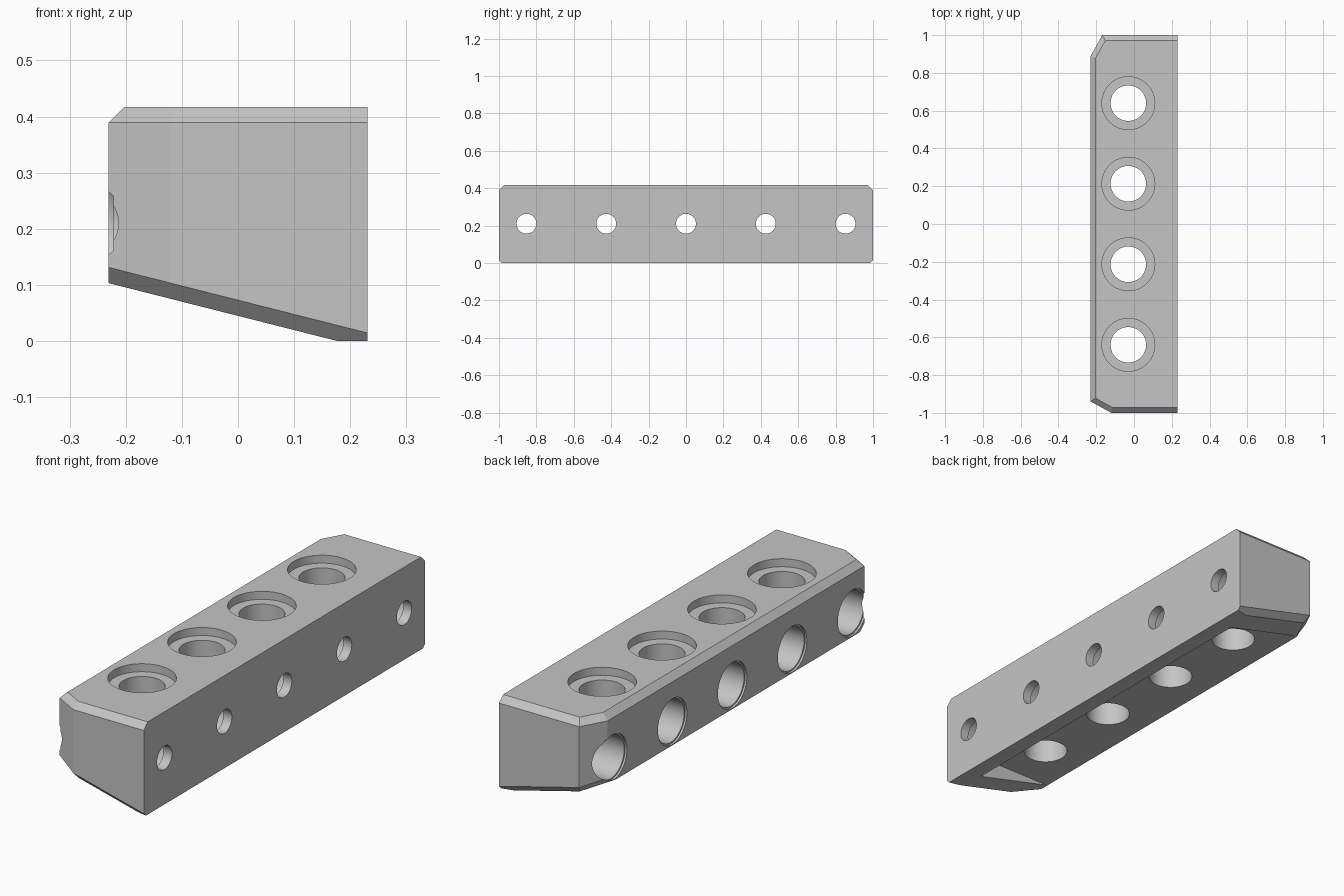
import bpy, bmesh, math
from mathutils import Vector, Matrix

cube = bpy.data.objects.get("Cube")
if cube:
    bpy.data.objects.remove(cube, do_unlink=True)

HALF_W, TOP, CHAMFER = 0.231, 0.417, 0.028
SLOPE = 0.253
SEGMENTS = 64

grey = bpy.data.materials.new("machined_grey")
grey.use_nodes = True
colour = (0.56, 0.56, 0.56, 1)
grey.diffuse_color = colour
grey.node_tree.nodes["Principled BSDF"].inputs["Base Color"].default_value = colour


def make_object(name, bm):
    bmesh.ops.recalc_face_normals(bm, faces=bm.faces)
    mesh = bpy.data.meshes.new(name)
    bm.to_mesh(mesh)
    bm.free()
    mesh.materials.append(grey)
    obj = bpy.data.objects.new(name, mesh)
    bpy.context.collection.objects.link(obj)
    return obj


def add_box(bm, low, high):
    low, high = Vector(low), Vector(high)
    bmesh.ops.create_cube(bm, size=1, matrix=Matrix.Translation((low + high) / 2)
                          @ Matrix.Diagonal((*(high - low), 1)))


def slice_off(bm, point, normal):
    """Remove everything beyond a plane and close the cut."""
    bmesh.ops.bisect_plane(bm, geom=bm.verts[:] + bm.edges[:] + bm.faces[:],
                           plane_co=point, plane_no=normal, dist=1e-6, clear_outer=True)
    bmesh.ops.holes_fill(bm, edges=[e for e in bm.edges if e.is_boundary])


def stepped_bore(bm, profile, matrix):
    """Closed stepped cylinder along local z; profile holds (radius, height) pairs."""
    rings = []
    for radius, height in profile:
        rings.append([bm.verts.new(matrix @ Vector((radius * math.cos(a), radius * math.sin(a), height)))
                      for a in (math.tau * i / SEGMENTS for i in range(SEGMENTS))])
    for low, high in zip(rings, rings[1:]):
        for i in range(SEGMENTS):
            j = (i + 1) % SEGMENTS
            bm.faces.new((low[i], low[j], high[j], high[i]))
    bm.faces.new(rings[0])
    bm.faces.new(rings[-1])


def cut_away(target, cutter):
    cutter.hide_render = True
    cut = target.modifiers.new("cut", 'BOOLEAN')
    cut.operation = 'DIFFERENCE'
    cut.solver = 'EXACT'
    cut.object = cutter
    bpy.ops.object.modifier_apply(modifier=cut.name)
    bpy.data.objects.remove(cutter, do_unlink=True)


# Block with a sloped underside and clipped corners
bm = bmesh.new()
add_box(bm, (-HALF_W, -1, 0), (HALF_W, 1, TOP))
slope_start = Vector((0.177, 0, 0))
slope = Vector((-SLOPE, 0, -1)).normalized()
slice_off(bm, slope_start, slope)

front_end = (Vector((0, -1, 0)), Vector((0, -1, 0)))
back_end = (Vector((0, 1, 0)), Vector((0, 1, 0)))
front_corner = (Vector((-HALF_W, -0.939, 0)), Vector((-0.061, -0.111, 0)).normalized())
back_corner = (Vector((-HALF_W, 0.887, 0)), Vector((-0.113, 0.063, 0)).normalized())
side = (Vector((-HALF_W, 0, 0)), Vector((-1, 0, 0)))
for point, normal in (front_corner, back_corner):
    slice_off(bm, point, normal)

# Chamfers along the top rim and the two lower ends
up = Vector((0, 0, 1))
for point, normal in (front_end, back_end, front_corner, back_corner, side):
    slice_off(bm, point + up * (TOP - CHAMFER), normal + up)
for point, normal in (front_end, back_end, front_corner, back_corner):
    height = (slope_start.x - point.x) * SLOPE + CHAMFER
    slice_off(bm, point + up * height, normal + slope)
block = make_object("mounting_block", bm)
bpy.ops.object.select_all(action='DESELECT')
block.select_set(True)
bpy.context.view_layer.objects.active = block

# Wedge-shaped pocket with a level ceiling in the sloped underside
bm = bmesh.new()
add_box(bm, (-0.4, -0.865, -0.1), (0.15, 0.84, 0.102))
cut_away(block, make_object("pocket_cutter", bm))

# Counterbored vertical holes and stepped cross holes
bm = bmesh.new()
for i in range(4):
    stepped_bore(bm, [(0.094, -0.1), (0.094, TOP - 0.036), (0.14, TOP - 0.036), (0.14, TOP + 0.1)],
                 Matrix.Translation((-0.03, (i - 1.5) * 0.4265, 0)))
for i in range(5):
    stepped_bore(bm, [(0.103, -0.1), (0.103, 0.009), (0.096, 0.009), (0.096, 0.42),
                      (0.053, 0.42), (0.053, 0.6)],
                 Matrix.Translation((-HALF_W, (i - 2) * 0.4265, 0.21)) @ Matrix.Rotation(math.pi / 2, 4, 'Y'))
cut_away(block, make_object("hole_cutter", bm))
bpy.ops.object.shade_smooth_by_angle(angle=math.radians(20))
